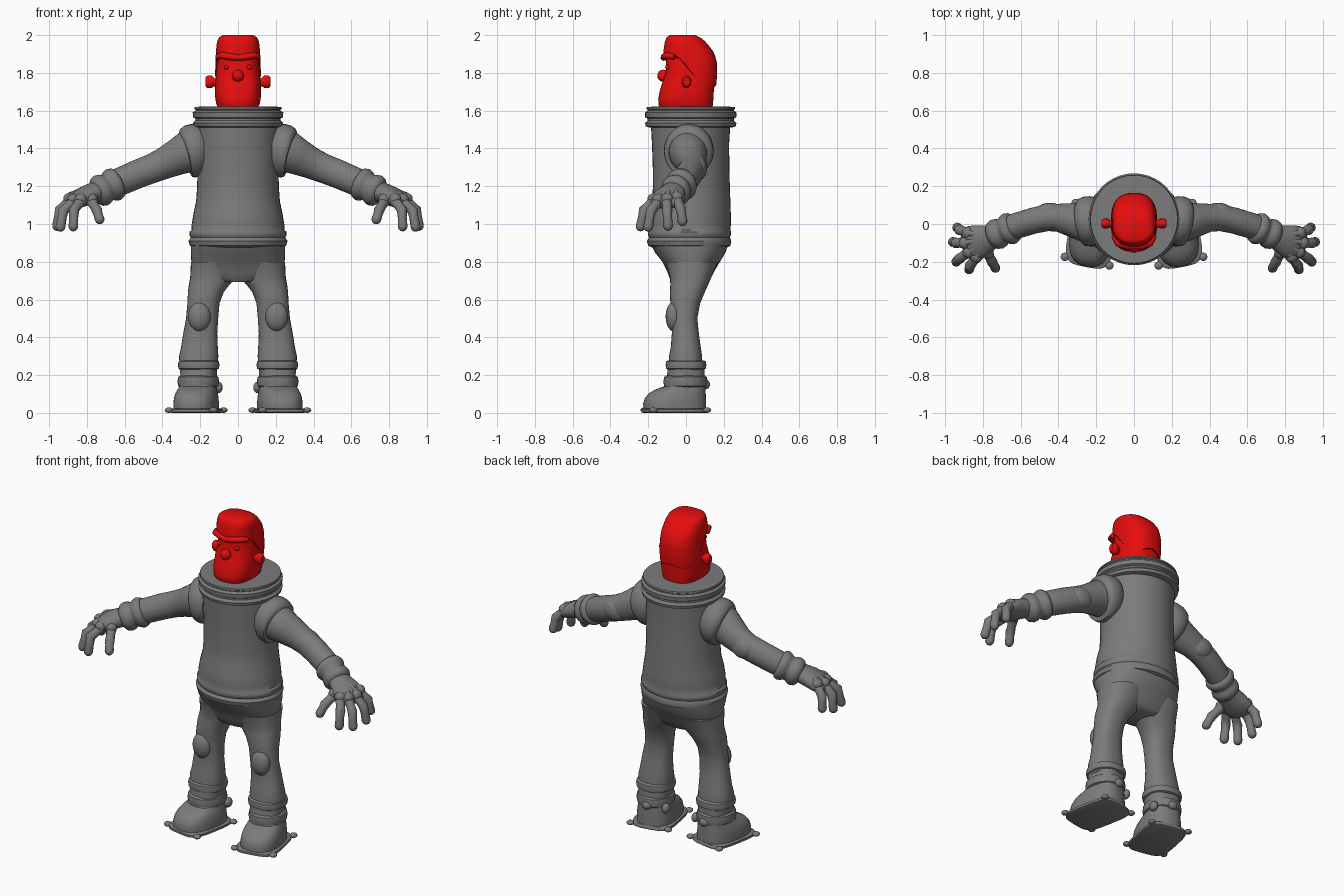
import bpy, bmesh, math
from mathutils import Vector


def material(name, rgb):
    m = bpy.data.materials.new(name)
    m.diffuse_color = (*rgb, 1)
    return m


GREY = material("suit grey", (0.2, 0.2, 0.2))
RED = material("head red", (0.8, 0.004, 0.004))


def finish(name, bm, mat, mirror):
    bmesh.ops.recalc_face_normals(bm, faces=bm.faces)
    me = bpy.data.meshes.new(name)
    bm.to_mesh(me)
    bm.free()
    me.materials.append(mat)
    ob = bpy.data.objects.new(name, me)
    bpy.context.collection.objects.link(ob)
    bpy.ops.object.select_all(action='DESELECT')
    ob.select_set(True)
    bpy.context.view_layer.objects.active = ob
    bpy.ops.object.shade_smooth_by_angle(angle=math.radians(45))
    if mirror:
        ob.modifiers.new("mirror", 'MIRROR')
    return ob


def skin(bm, loops):
    """Bridge loops of points into a closed surface."""
    vs = [[bm.verts.new(p) for p in loop] for loop in loops]
    n = len(vs[0])
    for lo, hi in zip(vs, vs[1:]):
        for i in range(n):
            j = (i + 1) % n
            bm.faces.new((lo[i], lo[j], hi[j], hi[i]))
    bm.faces.new(vs[0][::-1])
    bm.faces.new(vs[-1])


def oval(n, power):
    """Points on a unit superellipse."""
    for i in range(n):
        a = math.tau * i / n
        c, s = math.cos(a), math.sin(a)
        e = 2 / power
        yield math.copysign(abs(c) ** e, c), math.copysign(abs(s) ** e, s)


def stack(name, rings, mat=GREY, n=40, power=2.0, mirror=False, turn=0, pivot=0):
    """Horizontal rings: (z, centre x, half x, front y, back y)."""
    bm = bmesh.new()
    ct, st = math.cos(turn), math.sin(turn)
    loops = []
    for z, cx, rx, y0, y1 in rings:
        loop = []
        for u, v in oval(n, power):
            x, y = cx + rx * u - pivot, (y0 + y1) / 2 + (y1 - y0) / 2 * v
            loop.append((pivot + x * ct - y * st, x * st + y * ct, z))
        loops.append(loop)
    skin(bm, loops)
    return finish(name, bm, mat, mirror)


def tube(name, rings, mat=GREY, n=24, mirror=True, round_end=False):
    """Rings across a path: (x, y, z, half width, half height)."""
    rings = [(Vector(r[:3]), r[3], r[4]) for r in rings]
    if round_end:
        p, a, b = rings[-1]
        d = (p - rings[-2][0]).normalized()
        rings += [(p + d * a * math.sin(t), a * math.cos(t), b * math.cos(t))
                  for t in (0.5, 1.0, 1.4)]
    loops = []
    for i, (p, a, b) in enumerate(rings):
        t = (rings[min(i + 1, len(rings) - 1)][0] - rings[max(i - 1, 0)][0]).normalized()
        side = t.cross(Vector((0, 0, 1))).normalized()
        up = side.cross(t)
        loops.append([p + side * a * u + up * b * v for u, v in oval(n, 2)])
    bm = bmesh.new()
    skin(bm, loops)
    return finish(name, bm, mat, mirror)


def ball(name, pos, size, mat=GREY, mirror=True):
    bm = bmesh.new()
    bmesh.ops.create_uvsphere(bm, u_segments=20, v_segments=12, radius=1)
    for v in bm.verts:
        v.co = Vector(pos) + Vector([c * s for c, s in zip(v.co, size)])
    return finish(name, bm, mat, mirror)


# Torso, with rolled hem
stack("torso", [(z, 0, r, a, b) for z, r, a, b in (
    (.875, .235, -.18, .215), (.885, .255, -.20, .235), (.91, .262, -.207, .24),
    (.928, .25, -.195, .232), (.94, .257, -.202, .238), (.958, .257, -.202, .238),
    (.968, .246, -.198, .235), (1.0, .245, -.2, .238), (1.06, .235, -.195, .237),
    (1.12, .222, -.18, .235), (1.2, .216, -.175, .232), (1.3, .215, -.176, .23),
    (1.42, .218, -.18, .228), (1.53, .222, -.186, .235))])
# Collar: two rolled rings and a flat lid
stack("collar", [(z, 0, r, .025 - r - .003, .025 + r + .003) for z, r in (
    (1.51, .215), (1.517, .235), (1.535, .239), (1.548, .225), (1.558, .225), (1.565, .238),
    (1.59, .24), (1.6, .225), (1.606, .225), (1.61, .232), (1.62, .23), (1.621, .2))])

# Trousers
stack("hips", [(z, 0, r, a, b) for z, r, a, b in (
    (.692, .12, -.07, .11), (.71, .2, -.085, .13), (.75, .235, -.1, .15),
    (.8, .247, -.125, .18), (.85, .25, -.165, .21), (.9, .25, -.19, .225))], power=2.3)
stack("leg", [
    (.22, .21, .098, -.09, .088), (.3, .208, .104, -.09, .085), (.35, .204, .097, -.08, .078),
    (.42, .2, .09, -.075, .068), (.5, .19, .085, -.075, .06), (.58, .183, .085, -.083, .075),
    (.64, .17, .095, -.085, .1), (.68, .152, .108, -.083, .118),
    (.72, .13, .123, -.085, .135), (.8, .125, .124, -.11, .17)], n=32, power=2.3, mirror=True)
ball("knee_patch", (.204, -.065, .51), (.06, .043, .078))

# Boots
stack("boot_cuff", [(z, .208, r, -r + .002, r - .002) for z, r in (
    (.228, .095), (.235, .107), (.255, .11), (.272, .107), (.278, .095))],
    n=32, mirror=True, power=2.3)
TURN = math.radians(11)
stack("boot", [
    (.015, .21, .115, -.225, .105), (.05, .21, .115, -.228, .105), (.08, .21, .112, -.218, .104),
    (.105, .21, .107, -.195, .103), (.125, .21, .1, -.16, .102), (.14, .21, .095, -.115, .1),
    (.18, .208, .095, -.1, .098), (.24, .208, .097, -.095, .095)],
    n=36, power=2.5, mirror=True, turn=TURN, pivot=.21)
stack("boot_strap", [(z, .21, r, -r - .01, r + .005) for z, r in (
    (.135, .095), (.142, .106), (.165, .11), (.19, .106), (.197, .095))],
    n=32, mirror=True, turn=TURN, pivot=.21)
stack("sole", [(0, .21, .118, -.222, .105), (.004, .21, .126, -.232, .11),
               (.018, .21, .126, -.232, .11), (.024, .21, .118, -.225, .106)],
      n=36, power=4, mirror=True, turn=TURN, pivot=.21)
for u, v in ((-.12, -.2), (.12, -.2), (-.118, .09), (.118, .09)):
    x, y = .21 + u * math.cos(TURN) - v * math.sin(TURN), u * math.sin(TURN) + v * math.cos(TURN)
    ball("sole_stud", (x, y, .0145), (.022, .022, .0145))
ball("inner_buckle", (.103, .05, .135), (.022, .03, .03))
ball("heel_buckle", (.2, .105, .15), (.03, .022, .025))

# Arms
tube("shoulder_ring", [
    (.18, .015, 1.39, .11, .12), (.2, .015, 1.39, .125, .135), (.235, .015, 1.388, .132, .142),
    (.262, .015, 1.385, .13, .138), (.277, .014, 1.382, .122, .125), (.283, .013, 1.38, .1, .1)], n=32)
tube("arm", [
    (.2, .015, 1.39, .11, .115), (.28, .012, 1.378, .103, .108), (.33, .022, 1.35, .09, .095),
    (.4, .033, 1.317, .074, .082), (.46, .032, 1.292, .07, .077), (.53, .018, 1.265, .069, .076),
    (.63, -.012, 1.222, .068, .074), (.72, -.05, 1.18, .06, .062)], n=32)
ball("elbow_patch", (.445, .07, 1.295), (.075, .042, .062))

# Glove cuff: two rolls round the wrist
A, B = Vector((.635, -.014, 1.22)), Vector((.755, -.067, 1.163))
tube("glove_cuff", [(*A.lerp(B, t), r, r + .004) for t, r in (
    (0, .066), (.06, .08), (.2, .086), (.34, .08), (.42, .07), (.52, .07),
    (.6, .078), (.75, .082), (.9, .075), (1, .058))], n=32)

# Hand
tube("palm", [(.71, -.05, 1.185, .055, .055), (.76, -.07, 1.168, .068, .054),
              (.81, -.09, 1.148, .088, .052), (.85, -.102, 1.128, .095, .046),
              (.88, -.11, 1.112, .085, .036), (.9, -.116, 1.1, .05, .02)], n=28)
WRIST = Vector((.755, -.068, 1.2))
FINGERS = {
    "thumb": ((.775, -.15, 1.12), (.748, -.205, 1.075), (.733, -.232, 1.025)),
    "index_finger": ((.832, -.172, 1.12), (.868, -.222, 1.075), (.872, -.24, .987)),
    "middle_finger": ((.872, -.148, 1.118), (.925, -.185, 1.07), (.94, -.2, .985)),
    "ring_finger": ((.892, -.1, 1.122), (.943, -.1, 1.075), (.958, -.095, .99)),
    "little_finger": ((.878, -.048, 1.13), (.925, -.03, 1.085), (.935, -.018, 1.015)),
}
for name, pts in FINGERS.items():
    p, q, r = map(Vector, pts)
    tube(name, [(*p, .03, .03), (*p.lerp(q, .55), .025, .025), (*q, .028, .028),
                (*q.lerp(r, .45), .024, .024), (*r, .026, .026)], n=14, round_end=True)
    ball(name + "_knuckle", p + Vector((0, 0, .012)), (.033, .033, .03))
    if name != "thumb":  # raised rib along the back of the hand
        k = p + Vector((0, 0, .03))
        tube(name + "_rib", [(*WRIST.lerp(p, .12), .012, .014),
                             (*(WRIST.lerp(k, .55) + Vector((0, 0, .006))), .014, .014),
                             (*k, .016, .012)], n=10)

# Head: (z, half x, front y, back y)
HEAD = [(1.6, .098, -.13, .135), (1.63, .113, -.146, .142), (1.66, .12, -.147, .145),
        (1.7, .122, -.14, .147), (1.75, .12, -.125, .15), (1.8, .116, -.108, .152),
        (1.86, .11, -.105, .15), (1.92, .107, -.105, .135), (1.97, .095, -.09, .09),
        (1.985, .08, -.08, .05)]
stack("head", [(z, 0, r, a, b) for z, r, a, b in HEAD], RED, power=2.6)

# Hair cap: hem drops from the forehead to the nape
CAP = [(1.69, .112, -.115, .15), (1.74, .122, -.116, .161), (1.8, .121, -.116, .165),
       (1.86, .119, -.117, .163), (1.91, .117, -.12, .147), (1.96, .112, -.113, .108),
       (1.985, .103, -.104, .08), (1.997, .092, -.095, .06), (2.0, .08, -.085, .05)]


def cap_size(z):
    for lo, hi in zip(CAP, CAP[1:]):
        if z <= hi[0]:
            t = max(0, (z - lo[0]) / (hi[0] - lo[0]))
            return [a + (b - a) * t for a, b in zip(lo[1:], hi[1:])]
    return CAP[-1][1:]


bm = bmesh.new()
cap_loops = []
for k in range(17):
    t, loop = k / 16, []
    for u, v in oval(40, 2.5):
        hem = 1.81 - .1 * v - .03 * math.sin(3 * math.atan2(v, abs(u)))
        z = max(1.695, hem) * (1 - t) + 2.0 * t
        rx, y0, y1 = cap_size(z)
        loop.append((rx * u, (y0 + y1) / 2 + (y1 - y0) / 2 * v, z))
    cap_loops.append(loop)
skin(bm, cap_loops)
finish("hair", bm, RED, False)

# Face
tube("brow", [(-.108, -.06, 1.885, .014, .014), (-.085, -.1, 1.892, .02, .018),
              (-.04, -.114, 1.885, .02, .018), (0, -.117, 1.88, .018, .016),
              (.04, -.114, 1.885, .02, .018), (.085, -.1, 1.892, .02, .018),
              (.108, -.06, 1.885, .014, .014)], RED, n=12, mirror=False)
ball("nose", (0, -.122, 1.785), (.031, .03, .032), RED, False)
ball("eye", (.062, -.098, 1.83), (.013, .012, .013), RED)
tube("ear", [(.1, 0, 1.75, .016, .018), (.125, 0, 1.75, .019, .022), (.14, .002, 1.752, .026, .034),
             (.16, .003, 1.753, .026, .035), (.172, .003, 1.753, .018, .024)], RED, n=14)
